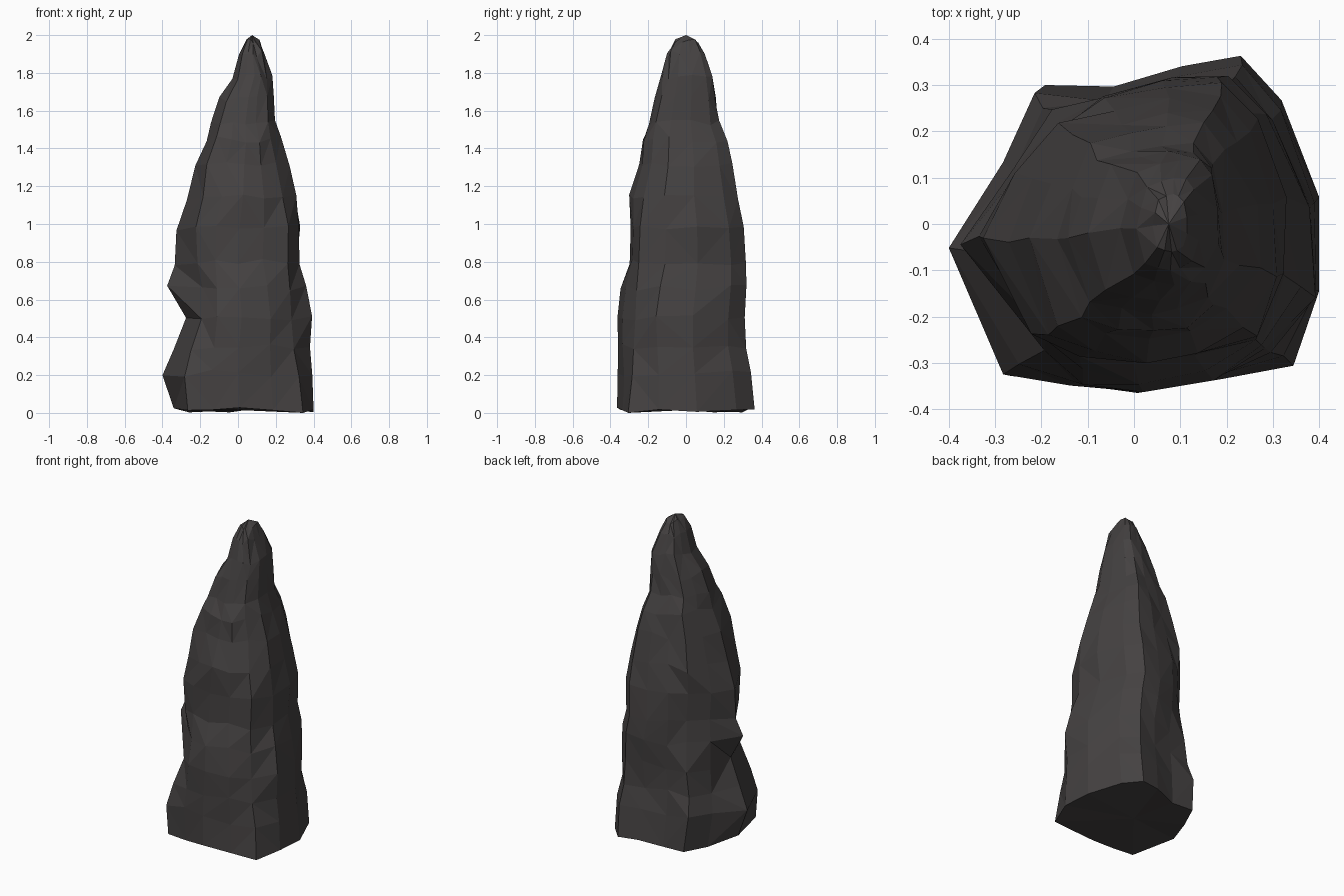
import bpy, bmesh, random
from mathutils import Vector

if "Cube" in bpy.data.objects:
    bpy.data.objects.remove(bpy.data.objects["Cube"])

random.seed(11)

# Silhouette by height: z, left, right, front, back,
# then diagonal reach: front-left, front-right, back-right, back-left
LEVELS = [
    (0.015, -.34, .40, -.365, .37, .44, .46, .42, .37),
    (0.21, -.36, .40, -.36, .345, .45, .43, .41, .36),
    (0.35, -.34, .375, -.355, .32, .39, .405, .38, .34),
    (0.50, -.33, .385, -.37, .33, .33, .39, .37, .30),
    (0.66, -.33, .355, -.34, .33, .30, .38, .37, .27),
    (0.80, -.325, .32, -.305, .325, .315, .37, .365, .255),
    (0.97, -.325, .33, -.30, .31, .325, .36, .35, .26),
    (1.14, -.275, .31, -.295, .28, .30, .325, .335, .27),
    (1.31, -.225, .27, -.25, .245, .275, .27, .30, .23),
    (1.45, -.165, .23, -.235, .22, .235, .245, .265, .19),
    (1.54, -.14, .195, -.195, .175, .205, .225, .245, .165),
    (1.66, -.10, .19, -.165, .16, .17, .20, .225, .14),
    (1.78, -.03, .185, -.13, .14, .115, .175, .205, .10),
    (1.90, .005, .14, -.10, .10, .07, .15, .15, .07),
    (1.965, .04, .115, -.06, .065, .03, .11, .11, .03),
]
SPUR = {1: -.40, 4: -.375, 3: -.275, 2: -.34, 5: -.335}  # left ridge bumps and notch
DIAGONALS = [Vector(d).normalized() for d in ((-1, -1), (1, -1), (1, 1), (-1, 1))]

# Angular cross-sections at the foot and near the tip, unit sized
FOOT = [(-.80, -.9), (-.42, -.95), (-.06, -1), (.42, -.92), (.85, -.84),
        (1, -.4), (1, .15), (.78, .72), (.56, 1), (.2, .92), (-.2, .8),
        (-.6, .81), (-.78, .4), (-1, -.13)]
TIP = [(-.72, -.85), (-.3, -.95), (.1, -1), (.4, -.95), (.78, -.8),
       (1, -.35), (.98, .2), (.85, .75), (.6, .98), (.2, 1), (-.2, .93),
       (-.66, .8), (-.85, .35), (-1, -.1)]
N = len(FOOT)


def ring(bm, i):
    """One irregular ring, fitted to the silhouette at its height."""
    z, x0, x1, y0, y1, *reach = LEVELS[i]
    verts = []
    for j, (a, b) in enumerate(zip(FOOT, TIP)):
        p = Vector(a).lerp(Vector(b), z / 2)
        p = Vector((x0 + (x1 - x0) * (p.x + 1) / 2, y0 + (y1 - y0) * (p.y + 1) / 2))
        if 0 < i < len(LEVELS) - 2:
            p *= random.uniform(.975, 1.02)
        for d, limit in zip(DIAGONALS, reach):
            p -= d * max(0, p.dot(d) - limit)
        if j == N - 1 and i in SPUR:
            p.x = SPUR[i]
        dz = random.uniform(-.015, .015) if i in (0, len(LEVELS) - 1) else random.uniform(-.02, .02)
        verts.append(bm.verts.new((p.x, p.y, max(0, z + dz))))
    return verts


bm = bmesh.new()
rings = [ring(bm, i) for i in range(len(LEVELS))]
rings[0][4].co.z = 0

# Faceted sides with varied diagonals
for a, b in zip(rings, rings[1:]):
    for j in range(N):
        k = (j + 1) % N
        if random.random() < .5:
            bm.faces.new((a[j], a[k], b[k]))
            bm.faces.new((a[j], b[k], b[j]))
        else:
            bm.faces.new((a[j], a[k], b[j]))
            bm.faces.new((a[k], b[k], b[j]))

# Blunt summit and flat underside
peak = bm.verts.new((.075, 0, 2.0))
base = bm.verts.new((0, 0, .015))
for j in range(N):
    k = (j + 1) % N
    bm.faces.new((rings[-1][j], rings[-1][k], peak))
    bm.faces.new((rings[0][k], rings[0][j], base))
bmesh.ops.recalc_face_normals(bm, faces=bm.faces)

mesh = bpy.data.meshes.new("rock_spire")
bm.to_mesh(mesh)
bm.free()
rock = bpy.data.objects.new("rock_spire", mesh)
bpy.context.collection.objects.link(rock)

# Dark stone
stone = bpy.data.materials.new("dark_stone")
stone.diffuse_color = (.058, .053, .053, 1)
stone.use_nodes = True
stone.node_tree.nodes["Principled BSDF"].inputs["Base Color"].default_value = stone.diffuse_color
mesh.materials.append(stone)
